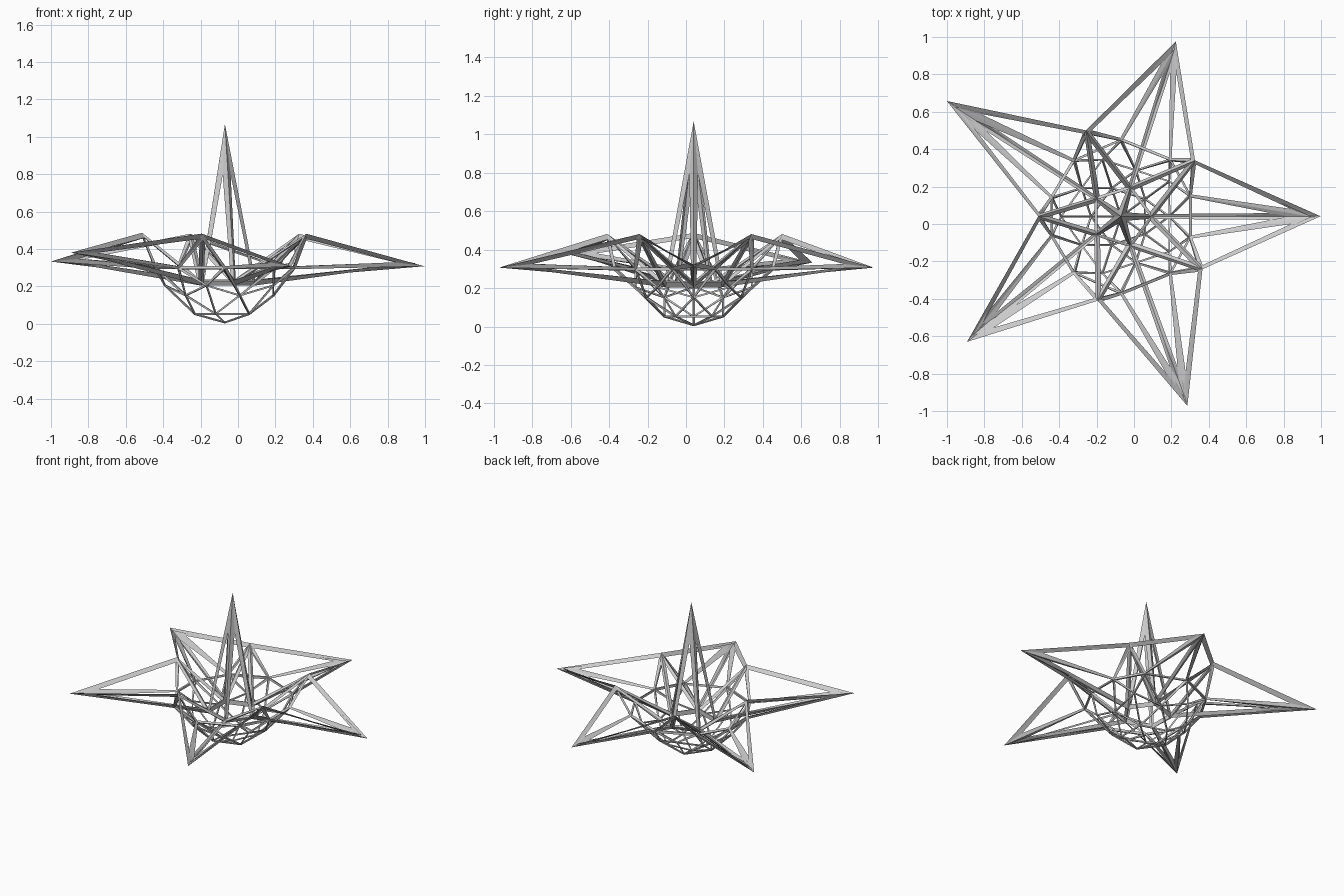
import bpy, bmesh
from mathutils import Vector

if "Cube" in bpy.data.objects:
    bpy.data.objects.remove(bpy.data.objects["Cube"])

CX, CY, R = -0.07, 0.04, 0.305
TIPS = [(0.974, 0.04, 0.315), (0.22, 0.955, 0.31), (-0.98, 0.642, 0.335),
        (-0.876, -0.612, 0.38), (0.278, -0.949, 0.31)]
PEAKS = [(0.318, 0.337, 0.469), (-0.253, 0.492, 0.469), (-0.506, 0.04, 0.473),
         (-0.19, -0.403, 0.469), (0.357, -0.238, 0.469)]
# Rim of the bowl, half of it, mirrored front to back
HALF_RIM = [(0.37, 0.112), (0.265, 0.303), (0.0, 0.41), (-0.25, 0.30), (-0.37, 0.10)]
RIM = [(CX + x, CY + s * y, 0.30) for x, y in HALF_RIM for s in (1, -1)]

# Faceted ball
bm = bmesh.new()
bmesh.ops.create_icosphere(bm, subdivisions=2, radius=1)


def nearest(points, co):
    """Pick the listed point lying in the same direction around the axis."""
    d = Vector((co.x, co.y)).normalized()
    return max(points, key=lambda p: d.dot(Vector((p[0] - CX, p[1] - CY)).normalized()))


def on_ring(co, radius, z):
    d = Vector((co.x, co.y)).normalized() * radius
    return (CX + d.x, CY + d.y, z)


# Open the ball into a flower: bowl, petals, sunken ring and central spike
for v in bm.verts:
    c = v.co.copy()
    if c.z > 0.95:
        v.co = (CX, CY, 1.04)
    elif c.z > 0.8:
        v.co = on_ring(c, 0.158, 0.22)
    elif c.z > 0.49:
        v.co = nearest(PEAKS, c)
    elif c.z > 0.3:
        v.co = nearest(TIPS, c)
    elif c.z > -0.2:
        v.co = nearest(RIM, c)
    elif c.z > -0.49:
        v.co = on_ring(c, 0.32, 0.205)
    else:
        v.co = (CX + c.x * R, CY + c.y * R, 0.007 + R * (1 + c.z))

me = bpy.data.meshes.new("star_flower_frame")
bm.to_mesh(me)
bm.free()
ob = bpy.data.objects.new("star_flower_frame", me)
bpy.context.collection.objects.link(ob)

# Struts along every edge, thicker where edges are longer
w = ob.modifiers.new("struts", 'WIREFRAME')
w.thickness = 0.066
w.use_even_offset = True
w.use_relative_offset = True
